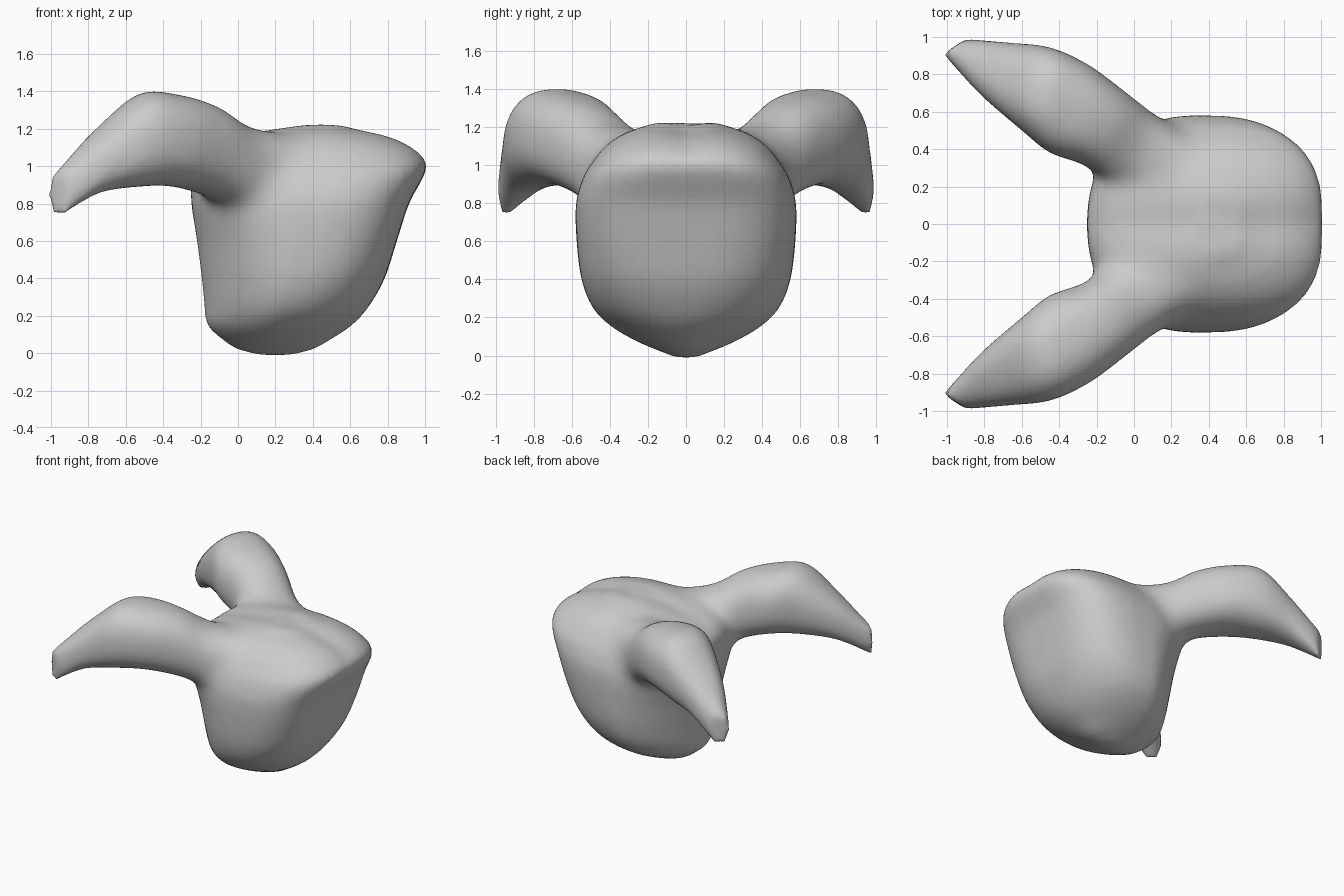
import bpy, bmesh, math
from mathutils import Vector

if "Cube" in bpy.data.objects:
    bpy.data.objects.remove(bpy.data.objects["Cube"])

N = 40


def ring(center, back, front, side, n_back, n_front):
    """Superellipse loop with separate back and front half-axes and roundness."""
    pts = []
    for i in range(N):
        t = 2 * math.pi * i / N
        c, s = math.cos(t), math.sin(t)
        n, axis = (n_front, front) if c > 0 else (n_back, back)
        u = abs(c) ** (2 / n)
        v = math.copysign(abs(s) ** (2 / n), s)
        pts.append(Vector(center) + Vector(axis) * u + Vector(side) * v)
    return pts


def smooth_rows(rows, k=4):
    """Catmull-Rom interpolation between section rows."""
    out = []
    for i in range(len(rows) - 1):
        p0, p1 = rows[max(i - 1, 0)], rows[i]
        p2, p3 = rows[i + 1], rows[min(i + 2, len(rows) - 1)]
        for j in range(k):
            t = j / k
            out.append([b + .5 * t * (c - a + t * (2*a - 5*b + 4*c - d
                        + t * (3*b - a - 3*c + d)))
                        for a, b, c, d in zip(p0, p1, p2, p3)])
    return out + [list(rows[-1])]


def loft(bm, rings):
    loops = [[bm.verts.new(p) for p in r] for r in rings]
    faces = [bm.faces.new(loops[0]), bm.faces.new(loops[-1])]
    for r, q in zip(loops, loops[1:]):
        for i in range(N):
            j = (i + 1) % N
            faces.append(bm.faces.new((r[i], r[j], q[j], q[i])))
    bmesh.ops.recalc_face_normals(bm, faces=faces)


bm = bmesh.new()

# Body: horizontal sections (z, back x, front x, half width, back and front roundness)
body = [(-.01, .12, .28, .05, 2, 2), (.02, .0, .40, .13, 1.9, 2),
        (.07, -.08, .49, .25, 1.8, 2), (.15, -.165, .61, .39, 1.65, 2.1),
        (.25, -.18, .70, .49, 1.65, 2.3), (.4, -.195, .785, .55, 1.7, 2.6),
        (.6, -.22, .85, .575, 1.85, 3), (.8, -.25, .915, .58, 2.2, 3.2),
        (.94, -.25, .99, .54, 2.5, 3.2), (1.02, -.24, 1.01, .49, 2.6, 3),
        (1.10, -.18, .94, .425, 2.6, 2.8), (1.16, -.06, .82, .34, 2.4, 2.6),
        (1.195, .12, .68, .25, 2.2, 2.4), (1.225, .32, .58, .15, 2, 2)]
rings = []
for z, x0, x1, w, nb, nf in smooth_rows(body):
    mid = x0 + .48 * (x1 - x0)
    rings.append(ring((mid, 0, z), (x0 - mid, 0, 0), (x1 - mid, 0, 0),
                      (0, w, 0), nb, nf))
for r in rings:  # shallow groove along the top
    for p in r:
        if p.z > 1.0:
            p.z -= .02 * min(1, (p.z - 1) / .1) * math.exp(-(p.y / .09) ** 2)
loft(bm, rings)

# Arms: upright sections (inner x, inner y, outer x, outer y, bottom z, top z)
arm = [(.28, .05, .52, .38, .62, 1.15), (.06, .10, .33, .47, .66, 1.18),
       (-.10, .19, .14, .57, .74, 1.22), (-.26, .31, -.02, .69, .83, 1.325),
       (-.45, .38, -.24, .85, .89, 1.385), (-.60, .50, -.45, .945, .89, 1.385),
       (-.81, .68, -.67, .97, .86, 1.20), (-.95, .83, -.83, .985, .78, 1.04),
       (-1.02, .91, -.90, .99, .73, .96)]
for side in (1, -1):
    rings = []
    for x0, y0, x1, y1, z0, z1 in smooth_rows(arm):
        h = (z1 - z0) / 2
        ax = Vector(((x1 - x0) / 2, side * (y1 - y0) / 2, 0))
        rings.append(ring(((x0 + x1) / 2, side * (y0 + y1) / 2, z0 + h),
                          -ax, ax, (0, 0, h), 2.4, 2.4))
    loft(bm, rings)

me = bpy.data.meshes.new("body_with_arms")
bm.to_mesh(me)
bm.free()
obj = bpy.data.objects.new("body_with_arms", me)
bpy.context.collection.objects.link(obj)

# Fuse the parts into one skin
rem = obj.modifiers.new("fuse", 'REMESH')
rem.mode = 'VOXEL'
rem.voxel_size = .022
rem.use_smooth_shade = True
fused = bpy.data.meshes.new_from_object(
    obj.evaluated_get(bpy.context.evaluated_depsgraph_get()))
obj.modifiers.clear()
obj.data = fused

# Soften everything a little, and the shoulder joins a lot
joins = obj.vertex_groups.new(name="joins")
for v in fused.vertices:
    d = (Vector((v.co.x, abs(v.co.y), v.co.z)) - Vector((.03, .42, .98))).length
    joins.add([v.index], max(0, min(1, 2 - d / .25)), 'REPLACE')
for name, group, count in (("blend", "joins", 60), ("soften", "", 10)):
    sm = obj.modifiers.new(name, 'SMOOTH')
    sm.factor = .5
    sm.iterations = count
    sm.vertex_group = group
